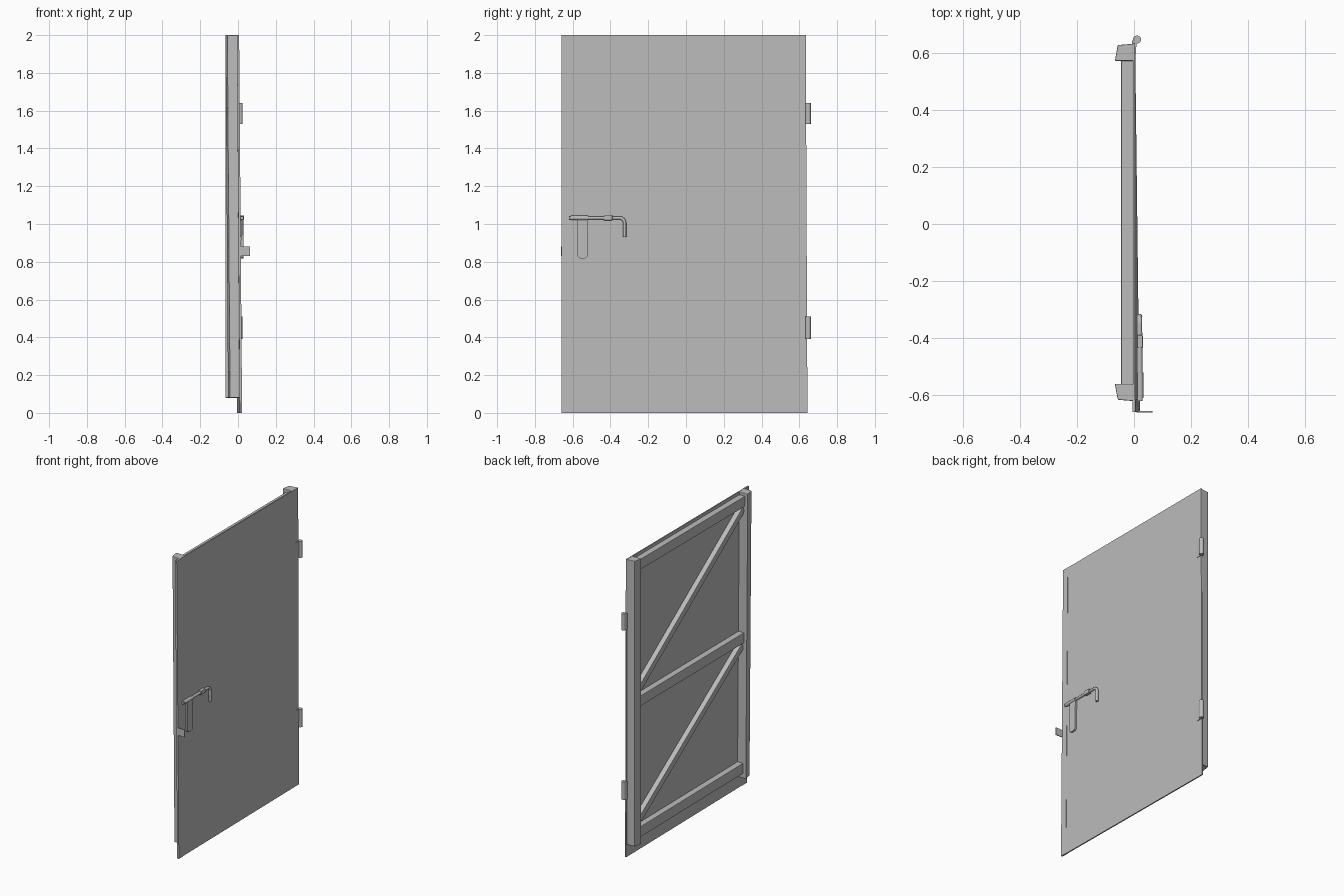
import bpy, bmesh, math
from mathutils import Vector

cube = bpy.data.objects.get("Cube")
if cube:
    bpy.data.objects.remove(cube, do_unlink=True)

steel = bpy.data.materials.new("grey_steel")
steel.use_nodes = True
colour = (0.5, 0.5, 0.5, 1)
steel.diffuse_color = colour
steel.node_tree.nodes["Principled BSDF"].inputs["Base Color"].default_value = colour


def warp(co):
    """Slight sag of the old door: the free lower corner leans outward."""
    co.x += 0.015 * (1 - co.z / 2) * (0.6 - co.y) / 1.2


def finish(name, bm, bevel=0.0, smooth=False):
    if bevel:
        bmesh.ops.bevel(bm, geom=bm.edges[:], offset=bevel, segments=2,
                        affect='EDGES', profile=0.5)
    for v in bm.verts:
        warp(v.co)
    bmesh.ops.recalc_face_normals(bm, faces=bm.faces[:])
    mesh = bpy.data.meshes.new(name)
    bm.to_mesh(mesh)
    bm.free()
    mesh.materials.append(steel)
    obj = bpy.data.objects.new(name, mesh)
    bpy.context.collection.objects.link(obj)
    if smooth:
        for p in mesh.polygons:
            p.use_smooth = True
        bpy.ops.object.select_all(action='DESELECT')
        obj.select_set(True)
        bpy.context.view_layer.objects.active = obj
        bpy.ops.object.shade_smooth_by_angle(angle=math.radians(40))
    return obj


def prism(name, pts, direction, bevel=0.0, smooth=False):
    """Extrude a closed outline along a direction."""
    bm = bmesh.new()
    face = bm.faces.new([bm.verts.new(p) for p in pts])
    new = bmesh.ops.extrude_face_region(bm, geom=[face])["geom"]
    moved = [g for g in new if isinstance(g, bmesh.types.BMVert)]
    bmesh.ops.translate(bm, verts=moved, vec=direction)
    return finish(name, bm, bevel, smooth)


def box(name, x, y, z, bevel=0.0):
    pts = [(x[0], y[0], z[0]), (x[1], y[0], z[0]), (x[1], y[1], z[0]), (x[0], y[1], z[0])]
    return prism(name, pts, (0, 0, z[1] - z[0]), bevel)


def rod(name, path, radius, sides=12):
    """Round bar swept along points lying in a plane of constant x."""
    bm = bmesh.new()
    path = [Vector(p) for p in path]
    rings = []
    for i, p in enumerate(path):
        t = (path[min(i + 1, len(path) - 1)] - path[max(i - 1, 0)]).normalized()
        u = Vector((1, 0, 0))
        w = t.cross(u)
        angles = [2 * math.pi * k / sides for k in range(sides)]
        rings.append([bm.verts.new(p + radius * (u * math.cos(a) + w * math.sin(a)))
                      for a in angles])
    for a, b in zip(rings, rings[1:]):
        for k in range(sides):
            n = (k + 1) % sides
            bm.faces.new((a[k], a[n], b[n], b[k]))
    bm.faces.new(rings[0])
    bm.faces.new(rings[-1])
    return finish(name, bm, smooth=True)


# Sheet panel, slightly wider at the foot, with a closing strip on the free edge
prism("door_panel", [(-0.004, -0.66, 0), (-0.004, 0.643, 0),
                     (-0.004, 0.634, 2), (-0.004, -0.66, 2)], (0.008, 0, 0))
box("closing_strip", (-0.006, 0.006), (-0.66, -0.615), (0, 2))

# Tapered upright stiles
for name, y0, y1, skew in (("hinge_stile", 0.572, 0.632, 0.009),
                           ("latch_stile", -0.561, -0.621, 0.009)):
    s = 1 if y1 > y0 else -1
    pts = [(-0.003, y0, 0.08), (-0.067, y0, 0.08),
           (-0.057, y1 - s * skew * 0.5, 0.08), (-0.003, y1, 0.08)]
    prism(name, pts, (0, 0, 1.92), bevel=0.003)

# Cross rails
for name, z0, z1 in (("bottom_rail", 0.11, 0.18), ("middle_rail", 0.99, 1.06),
                     ("top_rail", 1.91, 1.98)):
    box(name, (-0.045, -0.003), (-0.575, 0.585), (z0, z1), bevel=0.003)

# Diagonal braces rising toward the latch side
for name, z0, z1 in (("lower_brace", 0.2, 0.97), ("upper_brace", 1.08, 1.89)):
    a, b = Vector((-0.003, 0.575, z0)), Vector((-0.003, -0.565, z1))
    side = (b - a).cross(Vector((1, 0, 0))).normalized() * 0.022
    prism(name, [a - side, a + side, b + side, b - side], (-0.035, 0, 0), bevel=0.003)

# Hinges: barrel, curved leaf and flat leaf on the panel
for name, z0, z1 in (("lower_hinge", 0.39, 0.51), ("upper_hinge", 1.53, 1.64)):
    rod(name + "_barrel", [(0.011, 0.647, z0), (0.011, 0.647, z1)], 0.014, 16)
    leaf = [(-0.008, 0.6, z0), (0.006, 0.6, z0), (0.009, 0.633, z0),
            (0.012, 0.645, z0), (0.0, 0.655, z0), (-0.006, 0.64, z0)]
    prism(name + "_leaf", leaf, (0, 0, z1 - z0))

# Sliding bolt with a bent-down grip
zc, xc = 1.032, 0.014
bend = [(xc, -0.352 + 0.027 * math.sin(a), zc - 0.027 + 0.027 * math.cos(a))
        for a in [math.pi / 2 * k / 8 for k in range(9)]]
rod("bolt_handle", [(xc, -0.62, zc)] + bend + [(xc, -0.325, 0.932)], 0.009)
box("bolt_collar", (0.002, 0.025), (-0.434, -0.39), (1.019, 1.046), bevel=0.003)
rod("bolt_sleeve", [(xc, -0.61, zc), (xc, -0.52, zc)], 0.012)

# Hanging hasp with a rounded lower end
r, cy = 0.02, -0.548
corners = [(cy + 0.028 - r, -math.pi / 2, 0), (cy - 0.028 + r, -math.pi, -math.pi / 2)]
outline = [(0.008, cy - 0.028, zc), (0.008, cy + 0.028, zc)]
for yc, start, end in corners:
    for k in range(6):
        a = end + (start - end) * k / 5
        outline.append((0.008, yc + r * math.cos(a), 0.838 + r * math.sin(a)))
prism("hasp", outline, (0.012, 0, 0), smooth=True)

# Lock tab standing out from the free edge
box("lock_tab", (0.0, 0.055), (-0.661, -0.656), (0.83, 0.88))
